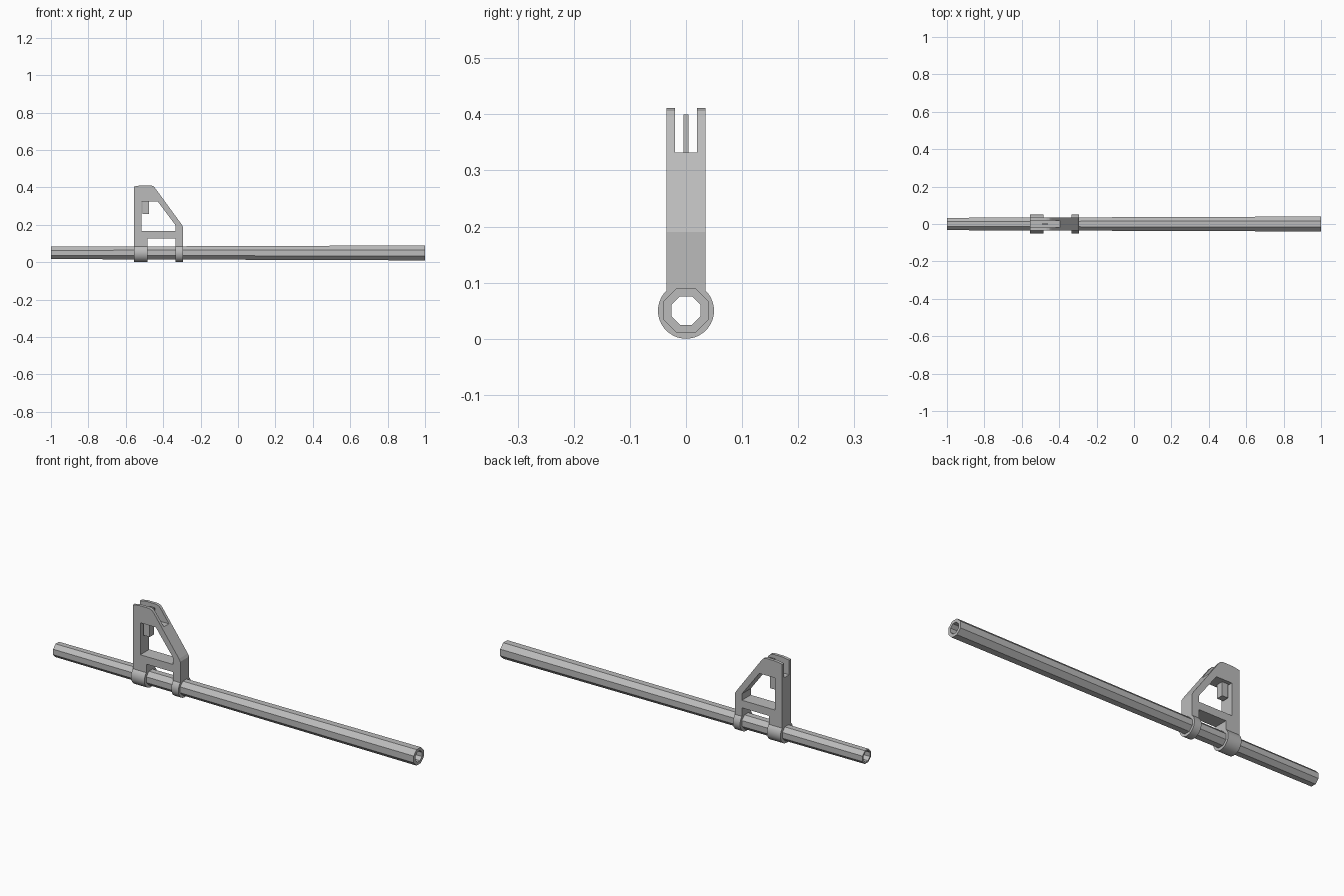
import bpy
import bmesh
import math
from mathutils import Matrix

cube = bpy.data.objects.get("Cube")
if cube:
    bpy.data.objects.remove(cube, do_unlink=True)

AXIS_Z = 0.05

metal = bpy.data.materials.new("grey metal")
metal.use_nodes = True
grey = (0.5, 0.5, 0.5, 1)
metal.diffuse_color = grey
metal.node_tree.nodes["Principled BSDF"].inputs["Base Color"].default_value = grey


def make_object(name, bm):
    bmesh.ops.recalc_face_normals(bm, faces=bm.faces)
    mesh = bpy.data.meshes.new(name)
    bm.to_mesh(mesh)
    bm.free()
    mesh.materials.append(metal)
    obj = bpy.data.objects.new(name, mesh)
    bpy.context.collection.objects.link(obj)
    return obj


def extrude_profile(name, points, half_width):
    """Side profile in x and z, extruded evenly about y = 0."""
    bm = bmesh.new()
    face = bm.faces.new([bm.verts.new((x, -half_width, z)) for x, z in points])
    ext = bmesh.ops.extrude_face_region(bm, geom=[face])
    moved = [g for g in ext["geom"] if isinstance(g, bmesh.types.BMVert)]
    bmesh.ops.translate(bm, verts=moved, vec=(0, 2 * half_width, 0))
    return make_object(name, bm)


def box(name, x0, x1, half_width, z0, z1):
    return extrude_profile(name, [(x0, z0), (x1, z0), (x1, z1), (x0, z1)], half_width)


def tube(name, sides, x0, x1, outer0, outer1, inner):
    """Hollow tube along x, with a flat side on top."""
    bm = bmesh.new()
    loops = []
    for x, r in ((x0, outer0), (x1, outer1), (x1, inner), (x0, inner)):
        angles = [2 * math.pi * (i + 0.5) / sides for i in range(sides)]
        loops.append([bm.verts.new((x, r * math.cos(a), AXIS_Z + r * math.sin(a)))
                      for a in angles])
    for k in range(4):
        a, b = loops[k], loops[(k + 1) % 4]
        for i in range(sides):
            j = (i + 1) % sides
            bm.faces.new((a[i], a[j], b[j], b[i]))
    return make_object(name, bm)


def cut(target, cutter):
    mod = target.modifiers.new("cut", "BOOLEAN")
    mod.operation = "DIFFERENCE"
    mod.solver = "EXACT"
    mod.object = cutter
    bpy.context.view_layer.objects.active = target
    bpy.ops.object.modifier_apply(modifier=mod.name)
    bpy.data.objects.remove(cutter, do_unlink=True)


# Tapered octagonal barrel with an open bore
corner = 1 / math.cos(math.pi / 8)
tube("barrel", 8, -1, 1, 0.033 * corner, 0.04 * corner, 0.0255 * corner)

# Clamp rings around the barrel
REAR = (-0.557, -0.483)
FRONT = (-0.334, -0.295)
for name, (x0, x1) in (("rear_clamp_ring", REAR), ("front_clamp_ring", FRONT)):
    ring = tube(name, 32, x0, x1, 0.05, 0.05, 0.034)
    bpy.ops.object.select_all(action="DESELECT")
    ring.select_set(True)
    bpy.context.view_layer.objects.active = ring
    bpy.ops.object.shade_smooth_by_angle(angle=math.radians(30))

# Sight frame with two legs, a sloping front and a crossbar
LEG_Z = 0.083
frame = extrude_profile("sight_frame", [
    (REAR[0], LEG_Z), (REAR[1], LEG_Z), (REAR[1], 0.128), (FRONT[0], 0.128),
    (FRONT[0], LEG_Z), (FRONT[1], LEG_Z), (FRONT[1], 0.19), (-0.302, 0.203),
    (-0.442, 0.395), (-0.452, 0.406), (-0.467, 0.411), (-0.52, 0.411),
    (REAR[0], 0.405)], 0.035)

# Window through the frame and slot along its top
cut(frame, extrude_profile("window_cutter", [
    (-0.516, 0.166), (FRONT[0], 0.166), (FRONT[0], 0.198),
    (-0.43, 0.326), (-0.516, 0.326)], 0.1))
cut(frame, box("slot_cutter", -0.7, -0.2, 0.02, 0.332, 0.5))

# Sight post and the base hanging below it
box("sight_post", -0.489, -0.463, 0.0045, 0.329, 0.4)
box("sight_post_base", -0.51, -0.477, 0.017, 0.258, 0.329)
